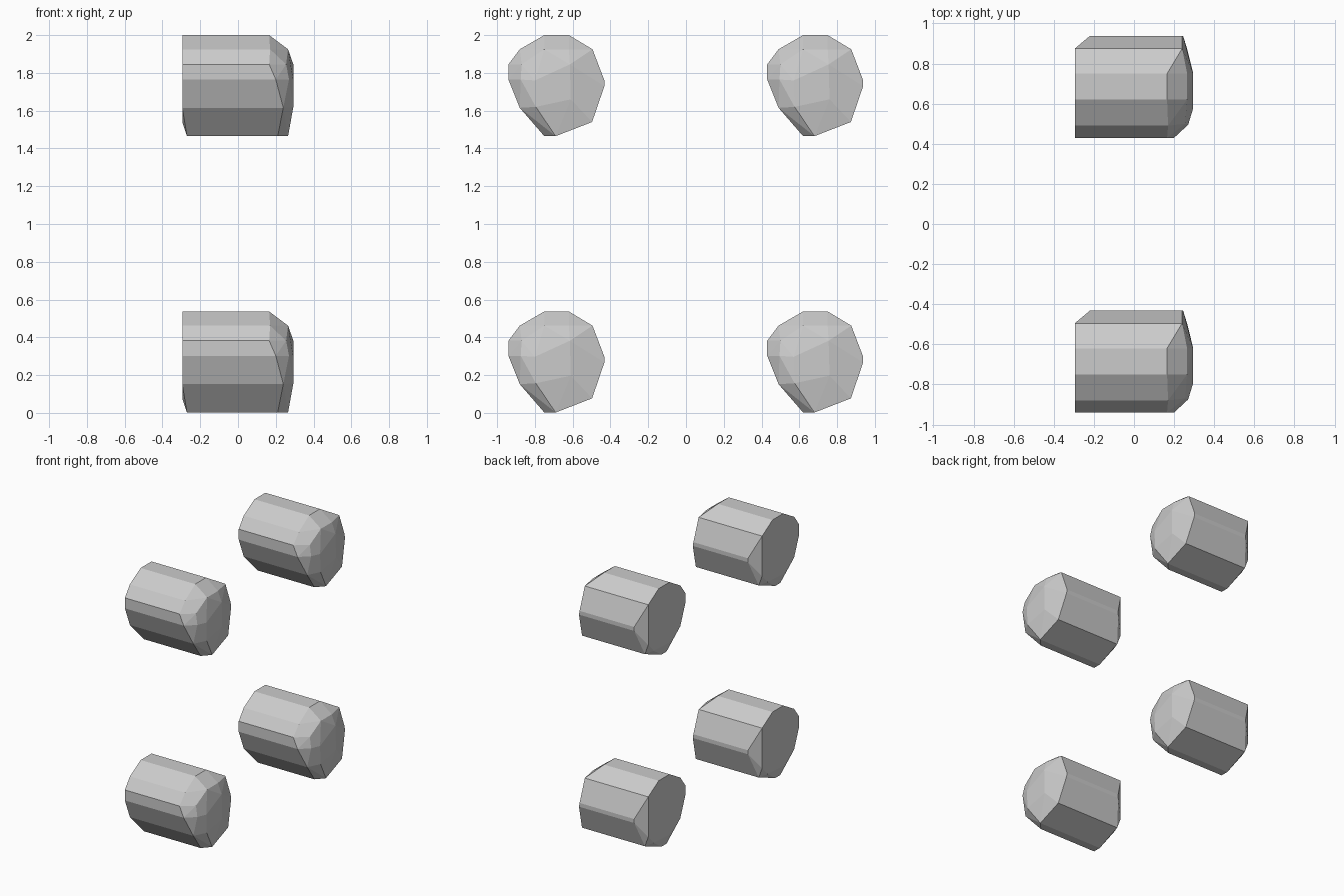
import bpy, bmesh

# Cross-section corner (y, z) with the x where its long edge starts and stops
SECTION = [
    (-0.065, 0.54, -0.295, 0.165),
    (0.065, 0.54, -0.295, 0.165),
    (0.190, 0.465, -0.295, 0.240),
    (0.253, 0.300, -0.220, 0.240),
    (0.253, 0.270, -0.220, 0.245),
    (0.188, 0.080, -0.265, 0.265),
    (-0.005, 0.005, -0.270, 0.265),
    (-0.065, 0.005, -0.270, 0.210),
    (-0.195, 0.155, -0.295, 0.240),
    (-0.255, 0.305, -0.295, 0.200),
    (-0.255, 0.385, -0.295, 0.165),
    (-0.195, 0.465, -0.295, 0.170),
]
# Facets of the bulging right end, and the lower corners of the flat left end
END_POINTS = [
    (0.265, -0.065, 0.465), (0.265, 0.065, 0.465),
    (0.270, -0.190, 0.305), (0.255, -0.185, 0.385),
    (0.293, -0.115, 0.300), (0.293, 0.070, 0.385),
    (0.293, 0.075, 0.200), (0.293, -0.110, 0.160),
    (-0.295, 0.190, 0.160), (-0.295, 0.125, 0.090),
    (-0.295, -0.065, 0.080),
]


def stone_mesh():
    bm = bmesh.new()
    for y, z, x0, x1 in SECTION:
        bm.verts.new((x0, y, z))
        bm.verts.new((x1, y, z))
    for p in END_POINTS:
        bm.verts.new(p)
    res = bmesh.ops.convex_hull(bm, input=bm.verts[:])
    loose = [v for v in bm.verts if not v.link_faces]
    bmesh.ops.delete(bm, geom=loose, context='VERTS')
    bmesh.ops.dissolve_limit(bm, angle_limit=0.02, verts=bm.verts[:], edges=bm.edges[:])
    bmesh.ops.recalc_face_normals(bm, faces=bm.faces[:])
    me = bpy.data.meshes.new("faceted_block")
    bm.to_mesh(me)
    bm.free()
    return me


# Four identical faceted blocks at the corners of an upright square
mesh = stone_mesh()
for level, z in (("lower", -0.003), ("upper", 1.46)):
    for side, y in (("front", -0.685), ("back", 0.685)):
        ob = bpy.data.objects.new(f"{level}_{side}_block", mesh)
        ob.location = (0, y, z)
        bpy.context.collection.objects.link(ob)
